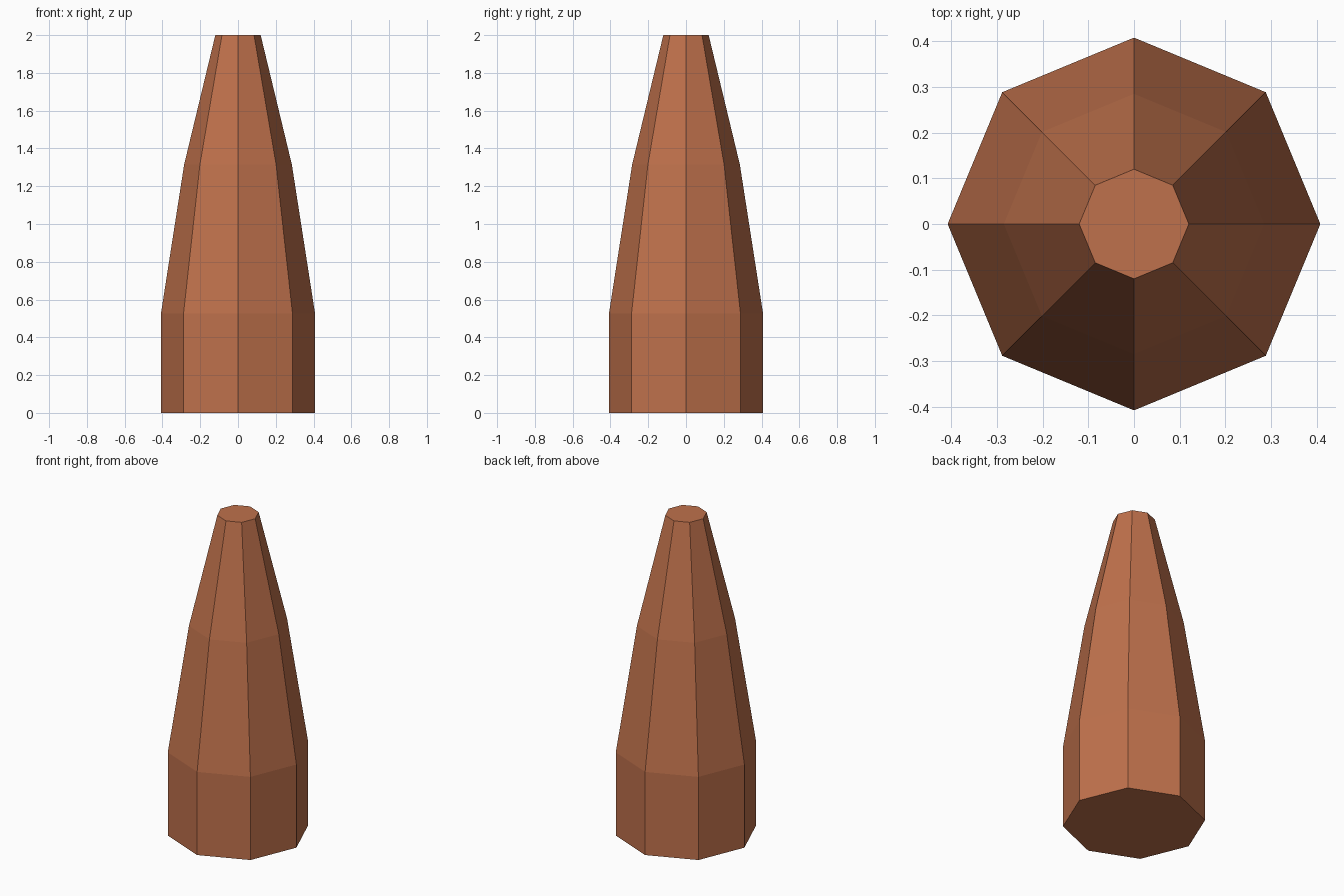
import bpy, bmesh
from math import cos, sin, pi

if "Cube" in bpy.data.objects:
    bpy.data.objects.remove(bpy.data.objects["Cube"])

SIDES = 8
# profile of the tapered body: (radius, height)
PROFILE = [(0.408, 0.0), (0.408, 0.525), (0.285, 1.315), (0.12, 2.0)]

# octagonal body: rings joined by flat quads, capped at both ends
bm = bmesh.new()
rings = [[bm.verts.new((r * cos(2 * pi * i / SIDES), r * sin(2 * pi * i / SIDES), z))
          for i in range(SIDES)] for r, z in PROFILE]
for low, high in zip(rings, rings[1:]):
    for i in range(SIDES):
        j = (i + 1) % SIDES
        bm.faces.new((low[i], low[j], high[j], high[i]))
bm.faces.new(rings[0][::-1])
bm.faces.new(rings[-1])

mesh = bpy.data.meshes.new("tapered_body")
bm.to_mesh(mesh)
bm.free()
body = bpy.data.objects.new("tapered_body", mesh)
bpy.context.collection.objects.link(body)

# copper brown colour
copper = bpy.data.materials.new("copper_brown")
copper.diffuse_color = (0.52, 0.165, 0.072, 1.0)
copper.use_nodes = True
copper.node_tree.nodes["Principled BSDF"].inputs["Base Color"].default_value = copper.diffuse_color
mesh.materials.append(copper)
